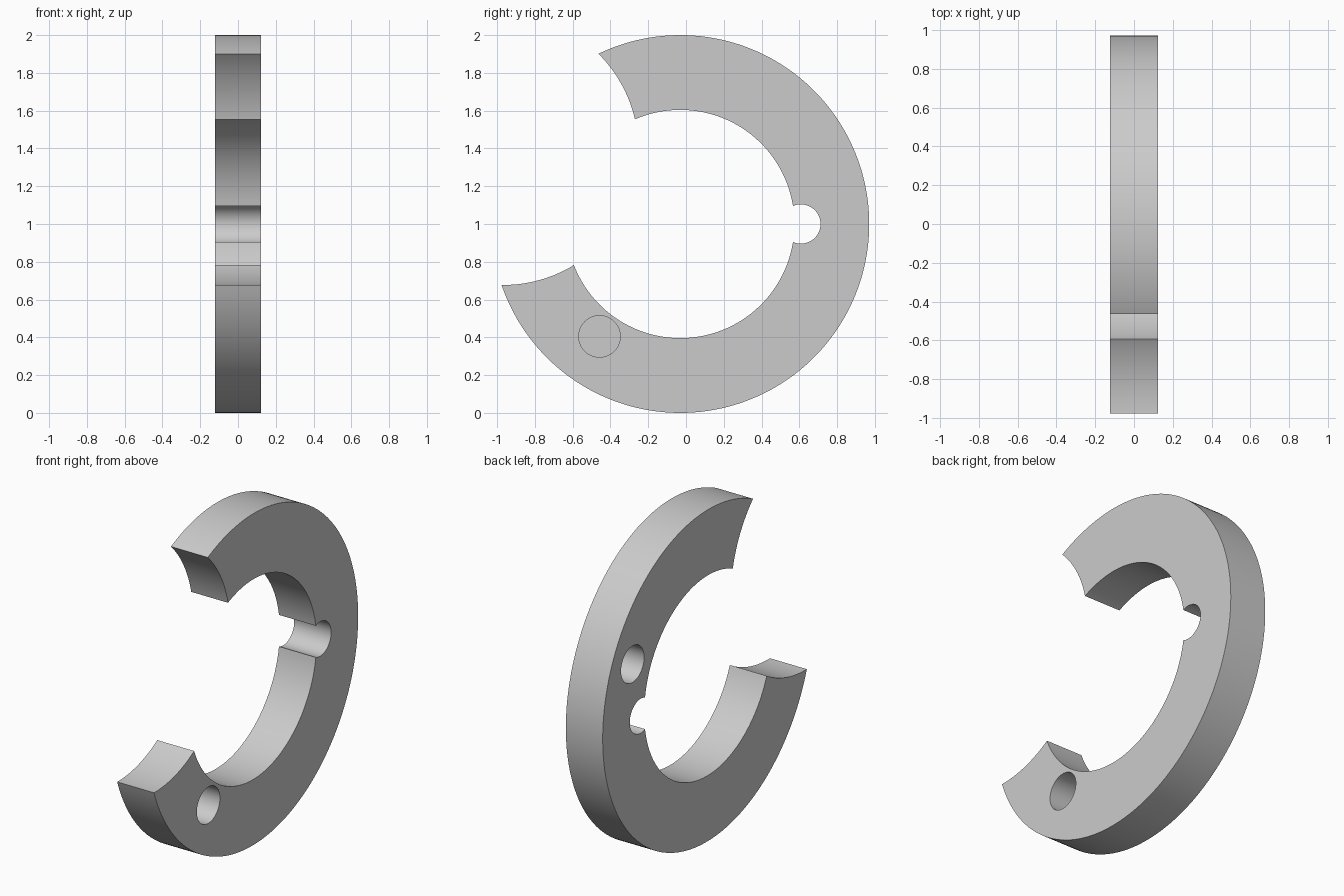
import bpy
from math import pi

if "Cube" in bpy.data.objects:
    bpy.data.objects.remove(bpy.data.objects["Cube"])

T = 0.246               # ring thickness
CY, CZ = -0.03, 1.0     # ring centre
DEPTH = 0.2             # blind hole depth


def disc(name, y, z, r, x0, x1, sides=96):
    """Cylinder along x, from x0 to x1."""
    bpy.ops.mesh.primitive_cylinder_add(
        vertices=sides, radius=r, depth=x1 - x0,
        location=((x0 + x1) / 2, y, z), rotation=(0, pi / 2, 0))
    ob = bpy.context.object
    ob.name = name
    bpy.ops.object.transform_apply(location=True, rotation=True, scale=True)
    return ob


# Ring body
ring = disc("open_ring", CY, CZ, 1.0, -T / 2, T / 2, 192)

# Bore, round gap, inner notch, and one blind hole on each face
cutters = [
    disc("bore_cutter", CY, CZ, 0.604, -0.5, 0.5, 160),
    disc("gap_cutter", -0.968, 1.393, 0.716, -0.6, 0.6, 160),
    disc("notch_cutter", 0.608, CZ, 0.104, -0.4, 0.4, 64),
    disc("right_hole_cutter", -0.458, 0.405, 0.11, T / 2 - DEPTH, 0.4, 64),
    disc("left_hole_cutter", 0.685, 1.342, 0.11, -0.4, -T / 2 + DEPTH, 64),
]

bpy.ops.object.select_all(action='DESELECT')
ring.select_set(True)
bpy.context.view_layer.objects.active = ring
for c in cutters:
    c.hide_render = True
    mod = ring.modifiers.new(c.name, 'BOOLEAN')
    mod.operation = 'DIFFERENCE'
    mod.solver = 'EXACT'
    mod.object = c
    bpy.ops.object.modifier_apply(modifier=mod.name)
    bpy.data.objects.remove(c)

# Smooth curved walls, crisp rims
bpy.ops.object.shade_smooth_by_angle(angle=pi / 6)
